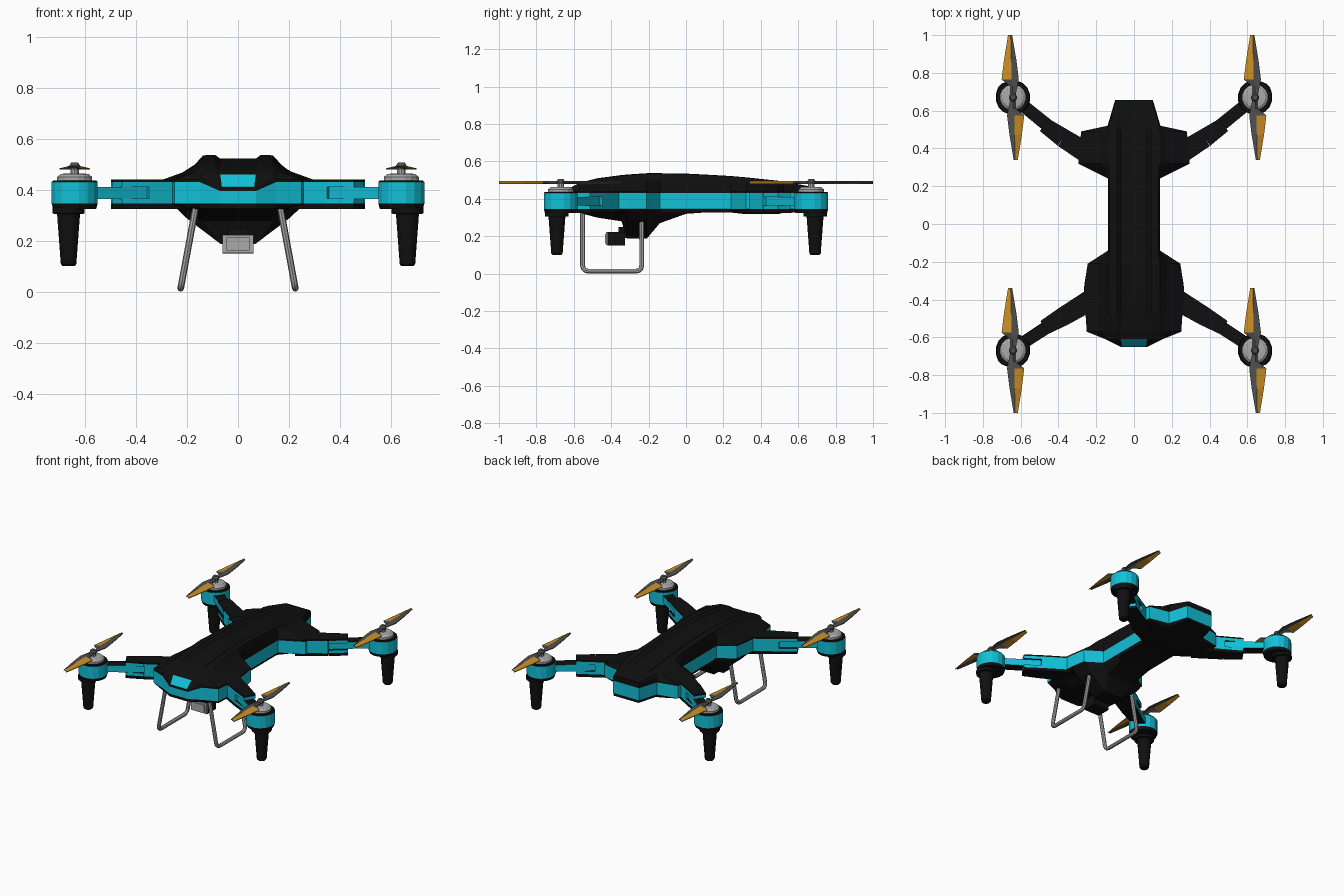
import bpy, bmesh, math
from mathutils import Vector

if "Cube" in bpy.data.objects:
    bpy.data.objects.remove(bpy.data.objects["Cube"])


def material(name, rgb):
    m = bpy.data.materials.new(name)
    m.diffuse_color = (*rgb, 1)
    m.use_nodes = True
    m.node_tree.nodes["Principled BSDF"].inputs["Base Color"].default_value = m.diffuse_color
    return m


BLACK = material("black shell", (0.005, 0.005, 0.005))
TEAL = material("teal trim", (0.006, 0.53, 0.68))
SILVER = material("silver metal", (0.4, 0.4, 0.4))
GREY = material("dark grey blade", (0.08, 0.08, 0.08))
ORANGE = material("orange blade", (0.6, 0.28, 0.02))


def skin(bm, rings, rule=None):
    """Skin closed rings; rule(segment, column) gives the material index."""
    vs = [[bm.verts.new(p) for p in r] for r in rings]
    n = len(vs[0])
    for s in range(len(vs) - 1):
        for k in range(n):
            j = (k + 1) % n
            f = bm.faces.new((vs[s][k], vs[s][j], vs[s + 1][j], vs[s + 1][k]))
            f.material_index = rule(s, k) if rule else 0
    return vs


def finish(name, bm, mats, face_rule=None):
    bmesh.ops.remove_doubles(bm, verts=bm.verts, dist=1e-5)
    bmesh.ops.recalc_face_normals(bm, faces=bm.faces)
    bm.normal_update()
    if face_rule:
        for f in bm.faces:
            f.material_index = face_rule(f)
    me = bpy.data.meshes.new(name)
    bm.to_mesh(me)
    bm.free()
    for m in mats:
        me.materials.append(m)
    ob = bpy.data.objects.new(name, me)
    bpy.context.collection.objects.link(ob)
    return ob


def turned(name, x, y, profile, mats, sides=16, face_rule=None):
    """Upright turned part from (radius, z) points."""
    bm = bmesh.new()
    rings = [[(x + r * math.cos(2 * math.pi * (i + .5) / sides),
               y + r * math.sin(2 * math.pi * (i + .5) / sides), z)
              for i in range(sides)] for r, z in profile]
    vs = skin(bm, rings)
    bm.faces.new(vs[0])
    bm.faces.new(vs[-1])
    return finish(name, bm, mats, face_rule)


def band(f):
    """Teal on the side faces of the middle band."""
    z = f.calc_center_median().z
    return 1 if abs(f.normal.z) < 0.5 and 0.345 < z < 0.43 else 0


def bar(name, a, b, wa, wb, levels):
    """Horizontal bar from a to b, split at the given heights."""
    bm = bmesh.new()
    a, b = Vector((*a, 0)), Vector((*b, 0))
    d = (b - a).normalized()
    side = Vector((-d.y, d.x, 0))
    rings = []
    for p, w in ((a, wa), (b, wb)):
        ring = [p + side * w / 2 + Vector((0, 0, z)) for z in levels]
        ring += [p - side * w / 2 + Vector((0, 0, z)) for z in reversed(levels)]
        rings.append(ring)
    vs = skin(bm, rings)
    n = len(levels)
    for v in (vs[0], vs[-1]):
        for k in range(n - 1):
            bm.faces.new((v[k], v[k + 1], v[2 * n - 2 - k], v[2 * n - 1 - k]))
    return finish(name, bm, [BLACK, TEAL], band)


# Body: y, half width, top z, groove depth, belly z, belly half width
stations = [
    (-.65, .07, .41, 0, .338, .05), (-.61, .15, .465, .005, .333, .09),
    (-.57, .25, .485, .01, .325, .12), (-.475, .257, .51, .015, .30, .14),
    (-.345, .265, .527, .015, .28, .14), (-.315, .262, .53, .015, .187, .068),
    (-.21, .245, .537, .015, .187, .068), (-.14, .137, .537, .015, .27, .10),
    (0, .137, .535, .015, .32, .10), (.10, .137, .53, .015, .335, .10),
    (.24, .137, .522, .015, .335, .10), (.32, .295, .515, .015, .318, .16),
    (.49, .28, .497, .015, .318, .16), (.52, .14, .492, .012, .325, .10),
    (.656, .10, .468, .005, .34, .07)]
rings = []
for y, w, zt, g, zb, bx in stations:
    rim = min(.44, zt - .005)
    half = [(min(.07, w * .9), zt - g), (min(.09, w * .92), zt),
            (min(.137, w * .95), zt - .002), (min(.17, w), rim + .6 * (zt - rim)),
            (w, rim), (w, rim - .01), (w, .345), (w * .98, .342),
            (min(.2, w * .95), min(.327, zb + .1)), (bx, zb)]
    rings.append([Vector((x, y, z)) for x, z in half] +
                 [Vector((-x, y, z)) for x, z in reversed(half)])
bm = bmesh.new()
# columns 5 and 13 are the side band, column 19 is the top strip
vs = skin(bm, rings, lambda s, k: int(k in (5, 13) or (s == 0 and k == 19)))
for v in (vs[0], vs[-1]):
    for k in range(9):
        f = bm.faces.new((v[k], v[k + 1], v[18 - k], v[19 - k]))
        f.material_index = int(k == 5)
finish("body_shell", bm, [BLACK, TEAL])


# Camera under the nose
def box(name, lo, hi, mat):
    bm = bmesh.new()
    skin_rings = [[(lo[0], lo[1], z), (hi[0], lo[1], z), (hi[0], hi[1], z), (lo[0], hi[1], z)]
                  for z in (lo[2], hi[2])]
    v = skin(bm, skin_rings)
    bm.faces.new(v[0])
    bm.faces.new(v[1])
    return finish(name, bm, [mat])


box("camera_body", (-.06, -.42, .15), (.06, -.325, .222), BLACK)
box("camera_mount", (-.04, -.36, .19), (.04, -.30, .25), BLACK)
box("camera_bezel", (-.06, -.428, .152), (.06, -.42, .222), SILVER)
box("camera_lens", (-.045, -.434, .162), (.045, -.428, .212), SILVER)

# Propeller blade: distance, left edge, ridge, right edge
blade = [(0, -.012, 0, .012), (.06, -.014, -.002, .024), (.095, -.06, -.008, .031),
         (.2, -.047, -.009, .018), (.33, -.026, -.012, -.004)]


def propeller(name, x, y):
    bm = bmesh.new()
    for s in (1, -1):
        rings = []
        for d, l, m, r in blade:
            top = [(l, .484), (m, .496), (r, .491)]
            pts = top + [(px, z - .005) for px, z in reversed(top)]
            rings.append([(x + s * px, y + s * d, z) for px, z in pts])
        v = skin(bm, rings, lambda seg, k: int(seg >= 2 and k in (0, 4, 5)))
        bm.faces.new(v[-1])
    return finish(name, bm, [GREY, ORANGE])


# Arms, motors, feet and propellers at the four corners
for sx, side in ((-1, "left"), (1, "right")):
    for sy, end in ((-1, "front"), (1, "rear")):
        tag = f"{end}_{side}_"
        path = ([(.20, .385), (.375, .49), (.475, .548), (.60, .637)] if sy < 0 else
                [(.20, .345), (.375, .455), (.475, .525), (.60, .637)])
        root, hinge, fork, tip = [(sx * px, sy * py) for px, py in path]
        bar(tag + "arm_root", root, hinge, .115, .10, [.325, .345, .43, .44])
        bar(tag + "arm_fork_top", hinge, fork, .10, .08, [.41, .43, .44])
        bar(tag + "arm_fork_bottom", hinge, fork, .10, .08, [.325, .345, .365])
        bar(tag + "arm_tip", hinge, tip, .07, .066, [.364, .411])
        mx, my = sx * .641, sy * .67
        turned(tag + "motor_pod", mx, my,
               [(.086, .325), (.092, .345), (.092, .43), (.087, .436)],
               [BLACK, TEAL], face_rule=band)
        turned(tag + "motor", mx, my,
               [(.07, .43), (.07, .45), (.055, .462), (.03, .464)], [SILVER])
        turned(tag + "shaft", mx, my, [(.017, .46), (.017, .482)], [SILVER], 10)
        turned(tag + "propeller_hub", mx, my, [(.022, .48), (.022, .495), (.014, .506)], [GREY], 10)
        propeller(tag + "propeller", mx, my)
        lx, ly = mx + sx * .024, my + sy * .02
        turned(tag + "foot", lx, ly,
               [(.024, .10), (.031, .108), (.046, .305), (.064, .306), (.064, .33)], [BLACK])

# Landing skids: bent tubes, leaning outward
for sx, side in ((-1, "left"), (1, "right")):
    r = .03
    path = [(-.553, .325)]
    path += [(-.553 + r - r * math.cos(t), .013 + r - r * math.sin(t))
             for t in (0, math.pi / 6, math.pi / 3, math.pi / 2)]
    path += [(-.237 - r + r * math.sin(t), .013 + r - r * math.cos(t))
             for t in (0, math.pi / 6, math.pi / 3, math.pi / 2)]
    path += [(-.237, .30)]
    cu = bpy.data.curves.new("skid_path", "CURVE")
    cu.dimensions = "3D"
    cu.bevel_depth = .013
    cu.bevel_resolution = 2
    cu.use_fill_caps = True
    sp = cu.splines.new("POLY")
    sp.points.add(len(path) - 1)
    for p, (y, z) in zip(sp.points, path):
        p.co = (sx * (.17 + (.31 - z) * .185), y, z, 1)
    tmp = bpy.data.objects.new("skid_path", cu)
    me = bpy.data.meshes.new_from_object(tmp)
    bpy.data.objects.remove(tmp)
    me.materials.clear()
    me.materials.append(SILVER)
    ob = bpy.data.objects.new(side + "_landing_skid", me)
    bpy.context.collection.objects.link(ob)
    bpy.ops.object.select_all(action="DESELECT")
    ob.select_set(True)
    bpy.context.view_layer.objects.active = ob
    bpy.ops.object.shade_smooth_by_angle()
